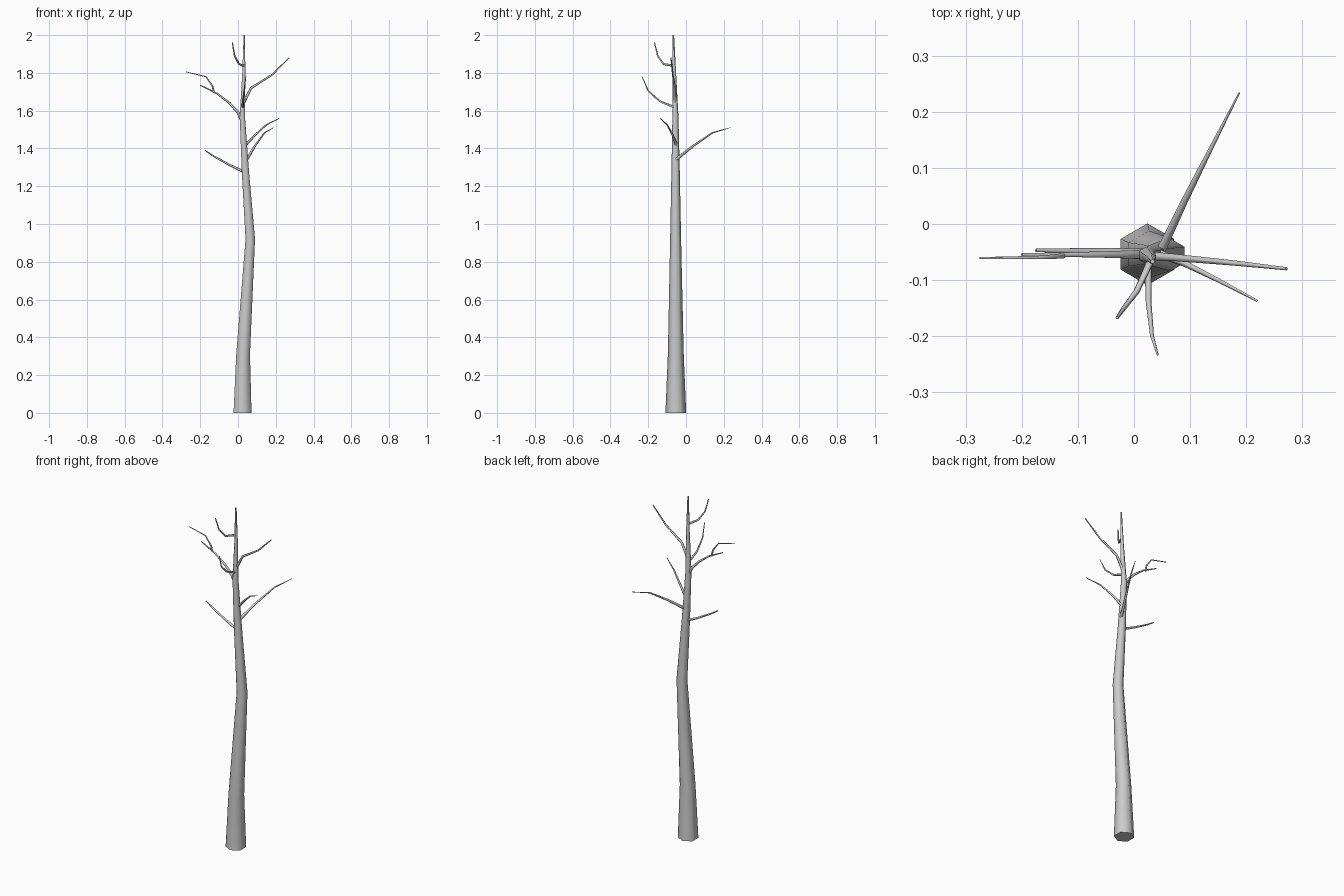
import bpy, bmesh, math
from mathutils import Vector, Matrix

if "Cube" in bpy.data.objects:
    bpy.data.objects.remove(bpy.data.objects["Cube"])

Z = Vector((0, 0, 1))


def tube(name, points, radii, sides, level=False):
    """Sweep a tapering polygon along a path; level keeps the rings horizontal."""
    pts = [Vector(p) for p in points]
    bm = bmesh.new()
    rings = []
    for i, (p, r) in enumerate(zip(pts, radii)):
        before = (p - pts[i - 1]).normalized() if i else Vector()
        after = (pts[i + 1] - p).normalized() if i < len(pts) - 1 else Vector()
        rot = Matrix.Identity(3) if level else Z.rotation_difference(before + after).to_matrix()
        ring = []
        for k in range(sides):
            a = math.pi / 2 + math.tau * k / sides
            ring.append(bm.verts.new(p + rot @ Vector((r * math.cos(a), r * math.sin(a), 0))))
        rings.append(ring)
    for lo, hi in zip(rings, rings[1:]):
        for k in range(sides):
            n = (k + 1) % sides
            bm.faces.new((lo[k], lo[n], hi[n], hi[k])).smooth = True
    bm.faces.new(rings[0][::-1])
    bm.faces.new(rings[-1])
    mesh = bpy.data.meshes.new(name)
    bm.to_mesh(mesh)
    bm.free()
    obj = bpy.data.objects.new(name, mesh)
    bpy.context.collection.objects.link(obj)
    return obj


def branch(name, points, base, tip=0.002, sides=5):
    n = len(points) - 1
    return tube(name, points, [base + (tip - base) * i / n for i in range(n + 1)], sides)


# Crooked six-sided trunk
trunk = [(0.024, -0.054, 0, 0.055), (0.027, -0.054, 0.31, 0.042),
         (0.065, -0.055, 0.92, 0.029), (0.039, -0.055, 1.28, 0.022),
         (0.023, -0.056, 1.57, 0.016), (0.031, -0.062, 1.80, 0.0095),
         (0.033, -0.067, 2.0, 0.004)]
tube("trunk", [t[:3] for t in trunk], [t[3] for t in trunk], 6, level=True)

# Lower branches
branch("lower_left_branch", [(0.035, -0.052, 1.275), (-0.04, -0.049, 1.31),
                             (-0.13, -0.048, 1.36), (-0.175, -0.047, 1.39)], 0.008, 0.003)
branch("rear_branch", [(0.045, -0.055, 1.34), (0.09, 0.04, 1.415),
                       (0.14, 0.14, 1.483), (0.188, 0.234, 1.51)], 0.009, 0.0015)
branch("middle_right_branch", [(0.038, -0.05, 1.415), (0.09, -0.07, 1.47),
                               (0.15, -0.10, 1.525), (0.22, -0.137, 1.56)], 0.008)

# Upper branches
branch("upper_left_branch", [(0.02, -0.055, 1.55), (0.0, -0.055, 1.59), (-0.045, -0.055, 1.64),
                             (-0.11, -0.055, 1.69), (-0.2, -0.055, 1.735)], 0.010, 0.003)
branch("upper_left_twig", [(-0.127, -0.056, 1.695), (-0.135, -0.058, 1.73),
                           (-0.17, -0.06, 1.78), (-0.275, -0.061, 1.805)], 0.006)
branch("upper_right_branch", [(0.028, -0.058, 1.64), (0.07, -0.06, 1.72),
                              (0.18, -0.07, 1.79), (0.272, -0.08, 1.88)], 0.009, 0.003)
branch("front_branch", [(0.025, -0.06, 1.617), (0.026, -0.14, 1.65),
                        (0.032, -0.2, 1.705), (0.042, -0.233, 1.78)], 0.007)
branch("top_branch", [(0.031, -0.064, 1.838), (0.005, -0.12, 1.847),
                      (-0.018, -0.15, 1.89), (-0.03, -0.167, 1.96)], 0.007, 0.003)
